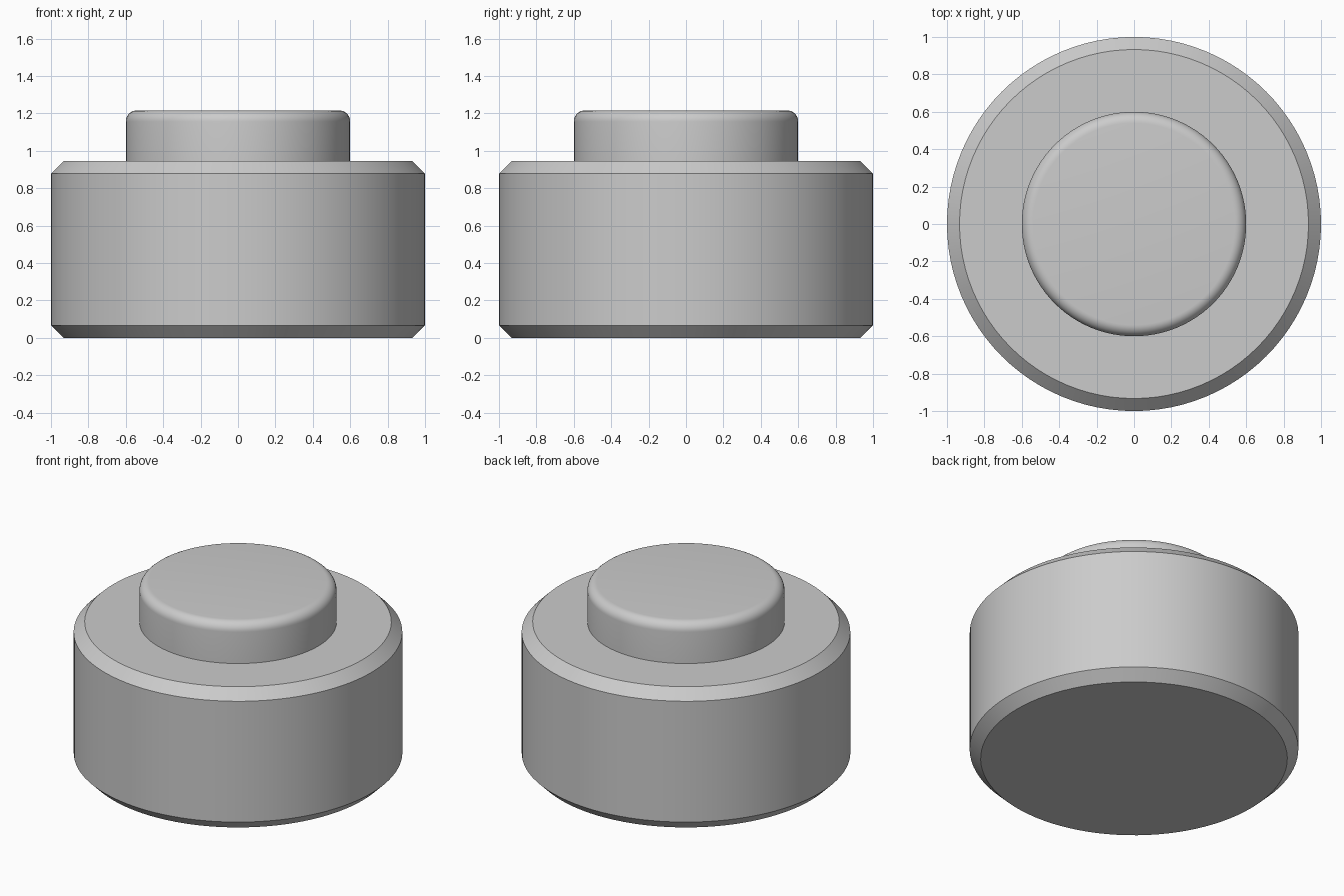
import bpy
import bmesh
import math
from mathutils import Matrix

cube = bpy.data.objects.get("Cube")
if cube:
    bpy.data.objects.remove(cube, do_unlink=True)

SIDES = 96

grey = bpy.data.materials.new("plain_grey")
grey.use_nodes = True
colour = (0.6, 0.6, 0.6, 1)
grey.diffuse_color = colour
grey.node_tree.nodes["Principled BSDF"].inputs["Base Color"].default_value = colour


def bevelled_disc(name, radius, bottom, top, bevel, segments, both_rims):
    """Upright cylinder with its top rim, or both rims, bevelled."""
    bm = bmesh.new()
    middle = (bottom + top) / 2
    bmesh.ops.create_cone(bm, cap_ends=True, segments=SIDES,
                          radius1=radius, radius2=radius, depth=top - bottom,
                          matrix=Matrix.Translation((0, 0, middle)))
    rims = [e for e in bm.edges
            if abs(e.verts[0].co.z - e.verts[1].co.z) < 1e-4
            and (both_rims or e.verts[0].co.z > middle)]
    bmesh.ops.bevel(bm, geom=rims, offset=bevel, segments=segments,
                    profile=0.5, affect='EDGES')
    mesh = bpy.data.meshes.new(name)
    bm.to_mesh(mesh)
    bm.free()
    mesh.materials.append(grey)
    obj = bpy.data.objects.new(name, mesh)
    bpy.context.collection.objects.link(obj)
    bpy.ops.object.select_all(action='DESELECT')
    obj.select_set(True)
    bpy.context.view_layer.objects.active = obj
    bpy.ops.object.shade_smooth_by_angle(angle=math.radians(30))
    return obj


# Wide base with chamfered rims
bevelled_disc("base_body", 1.0, 0.0, 0.945, 0.067, 1, True)

# Raised round stud with a rounded top rim, seated slightly into the base
bevelled_disc("top_stud", 0.6, 0.92, 1.216, 0.06, 8, False)
